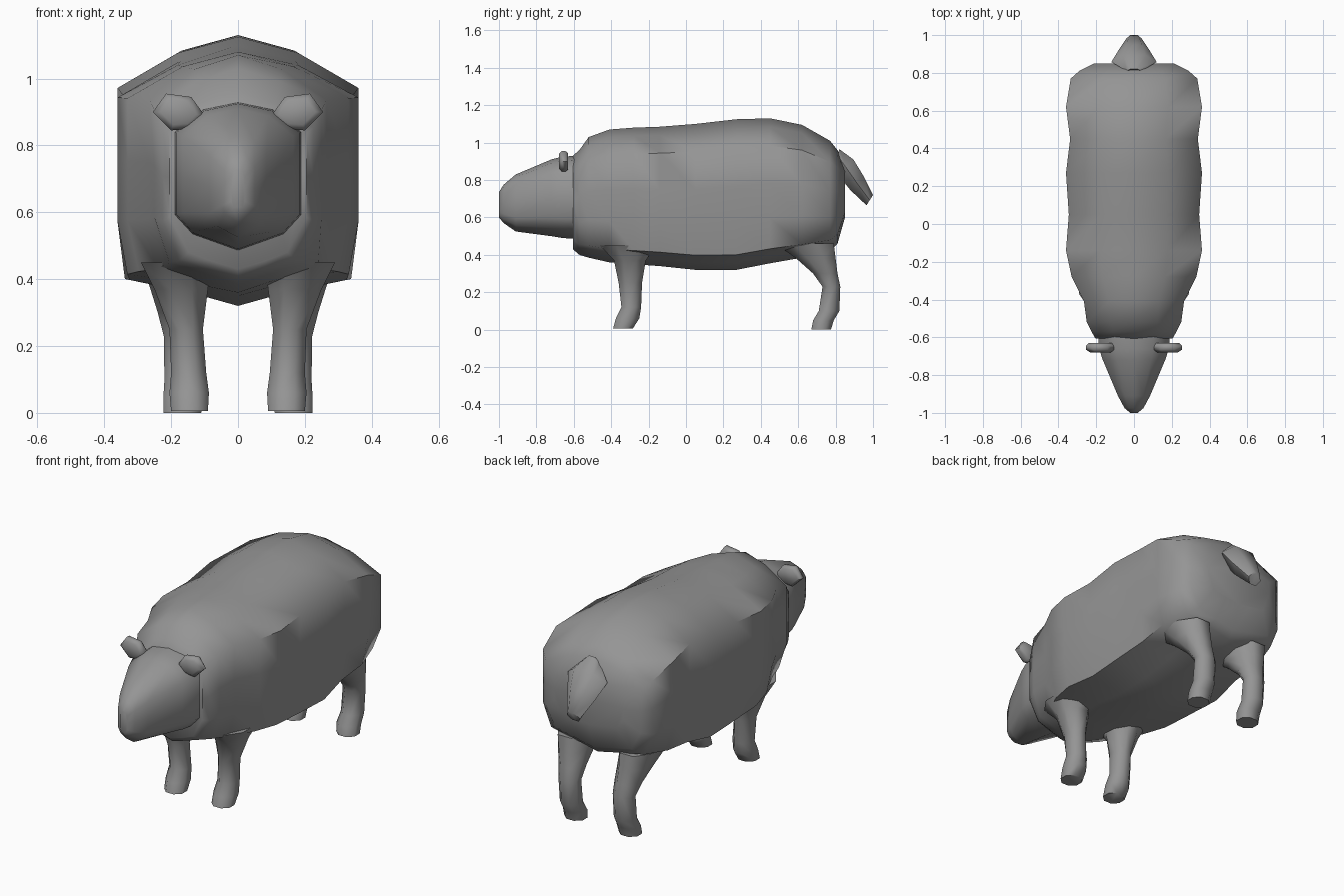
import bpy
import bmesh
import math

grey = bpy.data.materials.new("wool grey")
grey.diffuse_color = (0.30, 0.30, 0.30, 1)


def loft(name, rings, mirror=False):
    """Skin a list of closed rings, cap both ends, optionally mirror across x."""
    bm = bmesh.new()
    loops = [[bm.verts.new(p) for p in ring] for ring in rings]
    n = len(loops[0])
    for a, b in zip(loops, loops[1:]):
        for i in range(n):
            j = (i + 1) % n
            bm.faces.new((a[i], a[j], b[j], b[i]))
    bm.faces.new(loops[0][::-1])
    bm.faces.new(loops[-1])
    bmesh.ops.recalc_face_normals(bm, faces=bm.faces)
    mesh = bpy.data.meshes.new(name)
    bm.to_mesh(mesh)
    bm.free()
    mesh.materials.append(grey)
    obj = bpy.data.objects.new(name, mesh)
    bpy.context.collection.objects.link(obj)
    if mirror:
        obj.modifiers.new("Mirror", 'MIRROR').use_mirror_merge = False
    bpy.ops.object.select_all(action='DESELECT')
    obj.select_set(True)
    bpy.context.view_layer.objects.active = obj
    bpy.ops.object.shade_smooth_by_angle(angle=math.radians(60))
    return obj


def section(y, half, low, high, half_profile):
    """Symmetric upright ring from (x, z) fractions, listed top to bottom."""
    pts = [(x * half, y, low + z * (high - low)) for x, z in half_profile]
    return pts + [(-x, y, z) for x, y, z in pts[-2:0:-1]]


# Body: y, half width, bottom, top, lower corner width
body = [
    (-0.605, 0.205, 0.43, 0.93, 0.72), (-0.57, 0.225, 0.40, 0.96, 0.78),
    (-0.52, 0.25, 0.385, 1.03, 0.82), (-0.41, 0.265, 0.36, 1.07, 0.90),
    (-0.28, 0.33, 0.35, 1.08, 0.90), (-0.14, 0.36, 0.34, 1.085, 0.92),
    (0.05, 0.345, 0.32, 1.10, 0.94), (0.27, 0.36, 0.32, 1.125, 0.94),
    (0.45, 0.338, 0.355, 1.13, 0.94), (0.62, 0.36, 0.385, 1.095, 0.90),
    (0.77, 0.335, 0.42, 1.01, 0.85), (0.81, 0.29, 0.46, 0.96, 0.80),
    (0.85, 0.21, 0.60, 0.86, 0.80)]
loft("body", [section(y, w, lo, hi, [
    (0, 1), (0.5, 0.94), (1, 0.81), (1.0, 0.55), (1, 0.31), (k, 0.10),
    (0.4, 0.05), (0, 0)]) for y, w, lo, hi, k in body])

# Head tapering to the muzzle
head = [
    (-0.58, 0.19, 0.485, 0.93), (-0.66, 0.185, 0.49, 0.925),
    (-0.72, 0.165, 0.50, 0.91), (-0.91, 0.085, 0.525, 0.83),
    (-0.975, 0.05, 0.57, 0.775), (-1.0, 0.02, 0.60, 0.735)]
loft("head", [section(y, w, lo, hi, [
    (0, 1), (0.55, 0.95), (1, 0.80), (1, 0.5), (1, 0.24), (0.72, 0.11),
    (0, 0)]) for y, w, lo, hi in head])

# Ears: thin rounded plates
ear = [(0.10, 0.89), (0.14, 0.945), (0.215, 0.955), (0.255, 0.90),
       (0.20, 0.845), (0.14, 0.85)]
cx, cz = 0.18, 0.90
loft("ears", [[(cx + (x - cx) * s, y, cz + (z - cz) * s) for x, z in ear]
              for y, s in ((-0.68, 0.7), (-0.665, 1), (-0.645, 1), (-0.63, 0.8))],
     mirror=True)


def leg(name, levels):
    """Eight-sided leg from z, x min, x max, y min, y max."""
    rings = []
    for z, x0, x1, y0, y1 in levels:
        ring = []
        for i in range(8):
            a = math.radians(22.5 + 45 * i)
            ring.append(((x0 + x1) / 2 + (x1 - x0) / 1.848 * math.cos(a),
                         (y0 + y1) / 2 + (y1 - y0) / 1.848 * math.sin(a), z))
        rings.append(ring)
    loft(name, rings, mirror=True)


leg("front_legs", [
    (0.005, 0.09, 0.20, -0.39, -0.285), (0.06, 0.087, 0.205, -0.375, -0.25),
    (0.12, 0.095, 0.20, -0.345, -0.24), (0.25, 0.105, 0.205, -0.36, -0.235),
    (0.37, 0.09, 0.25, -0.385, -0.215), (0.45, 0.08, 0.29, -0.46, -0.16)])
leg("back_legs", [
    (0.0, 0.11, 0.223, 0.67, 0.775), (0.05, 0.105, 0.223, 0.68, 0.79),
    (0.10, 0.11, 0.22, 0.71, 0.82), (0.23, 0.11, 0.222, 0.73, 0.825),
    (0.30, 0.105, 0.24, 0.68, 0.81), (0.38, 0.10, 0.265, 0.59, 0.80),
    (0.46, 0.09, 0.29, 0.48, 0.79)])

# Tail: flattened, widest near the rump; upper and lower edge (y, z), half width
tail = [((0.82, 0.965), (0.80, 0.90), 0.04), ((0.895, 0.91), (0.82, 0.82), 0.12),
        ((0.95, 0.82), (0.88, 0.745), 0.085), ((1.0, 0.72), (0.965, 0.665), 0.04)]
loft("tail", [[(0, *up), (w * 0.5, *up), (w, (up[0] + lo[0]) / 2, (up[1] + lo[1]) / 2),
               (w * 0.5, *lo), (0, *lo), (-w * 0.5, *lo),
               (-w, (up[0] + lo[0]) / 2, (up[1] + lo[1]) / 2), (-w * 0.5, *up)]
              for up, lo, w in tail])
